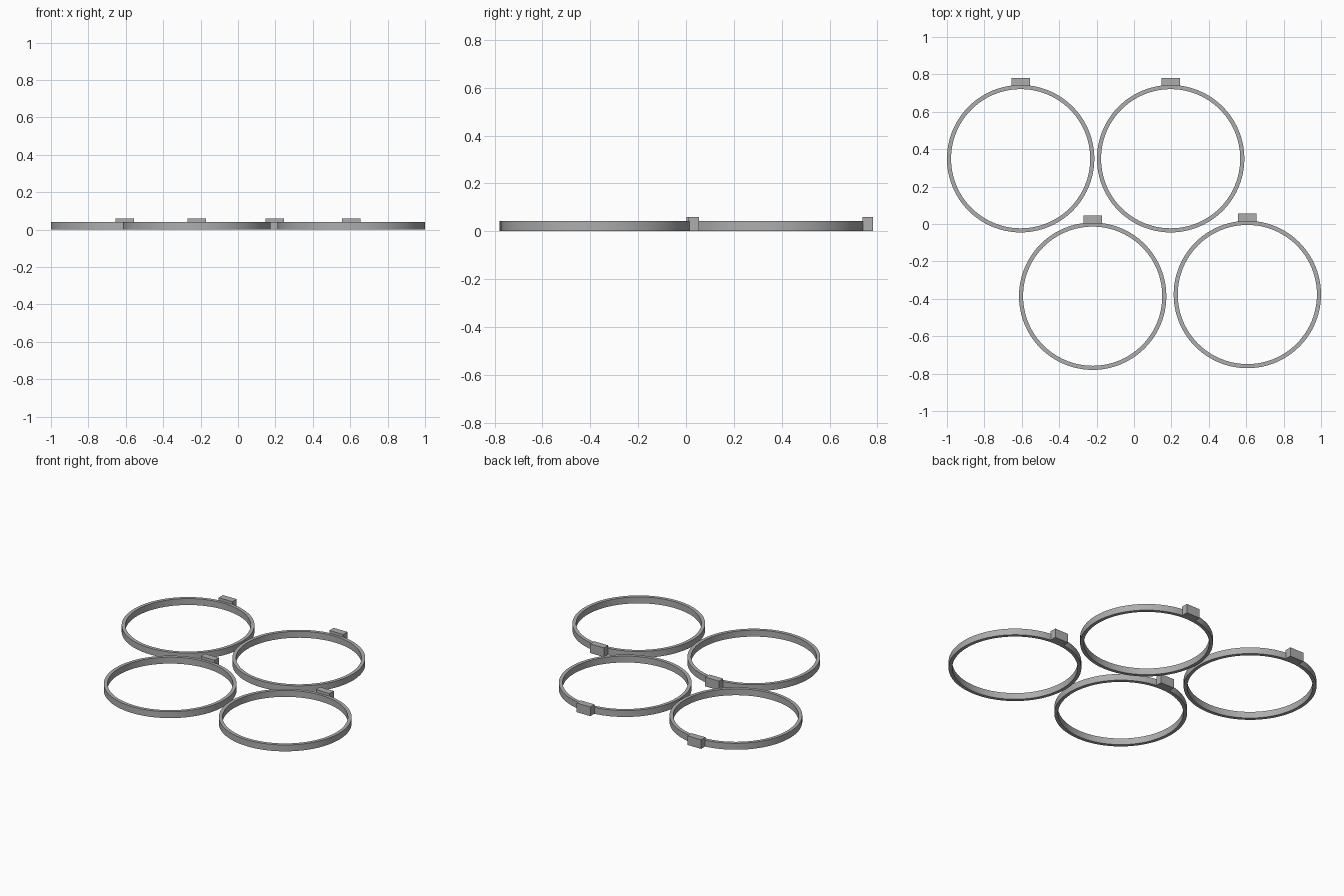
import bpy, bmesh, math

if "Cube" in bpy.data.objects:
    bpy.data.objects.remove(bpy.data.objects["Cube"])

OUTER, INNER, HEIGHT = 0.394, 0.372, 0.042
TAB_W, TAB_D, TAB_H, TAB_REACH = 0.10, 0.044, 0.06, 0.432
SEGMENTS = 96

grey = bpy.data.materials.new("plain grey")
grey.diffuse_color = (0.42, 0.42, 0.42, 1)
grey.use_nodes = True
grey.node_tree.nodes["Principled BSDF"].inputs["Base Color"].default_value = grey.diffuse_color


def make_object(name, bm, location):
    bmesh.ops.recalc_face_normals(bm, faces=bm.faces)
    mesh = bpy.data.meshes.new(name)
    bm.to_mesh(mesh)
    bm.free()
    mesh.materials.append(grey)
    obj = bpy.data.objects.new(name, mesh)
    obj.location = location
    bpy.context.collection.objects.link(obj)
    return obj


def ring(name, x, y):
    # rectangular band section swept around the vertical axis
    bm = bmesh.new()
    section = [(INNER, 0), (OUTER, 0), (OUTER, HEIGHT), (INNER, HEIGHT)]
    loops = []
    for i in range(SEGMENTS):
        a = 2 * math.pi * i / SEGMENTS
        loops.append([bm.verts.new((r * math.cos(a), r * math.sin(a), z)) for r, z in section])
    for i in range(SEGMENTS):
        p, q = loops[i], loops[(i + 1) % SEGMENTS]
        for k in range(4):
            n = (k + 1) % 4
            bm.faces.new((p[k], q[k], q[n], p[n]))
    obj = make_object(name, bm, (x, y, 0))
    bpy.ops.object.select_all(action='DESELECT')
    obj.select_set(True)
    bpy.context.view_layer.objects.active = obj
    bpy.ops.object.shade_smooth_by_angle(angle=math.radians(30))


def tab(name, x, y):
    # small block at the back of the ring, rising above its rim
    bm = bmesh.new()
    bmesh.ops.create_cube(bm, size=1)
    bmesh.ops.scale(bm, vec=(TAB_W, TAB_D, TAB_H), verts=bm.verts)
    make_object(name, bm, (x, y + TAB_REACH - TAB_D / 2, TAB_H / 2))


# two staggered rows of rings
centres = {
    "back_left": (-0.606, 0.349),
    "back_right": (0.196, 0.349),
    "front_left": (-0.221, -0.386),
    "front_right": (0.606, -0.377),
}
for place, (x, y) in centres.items():
    ring(place + "_ring", x, y)
    tab(place + "_tab", x, y)
